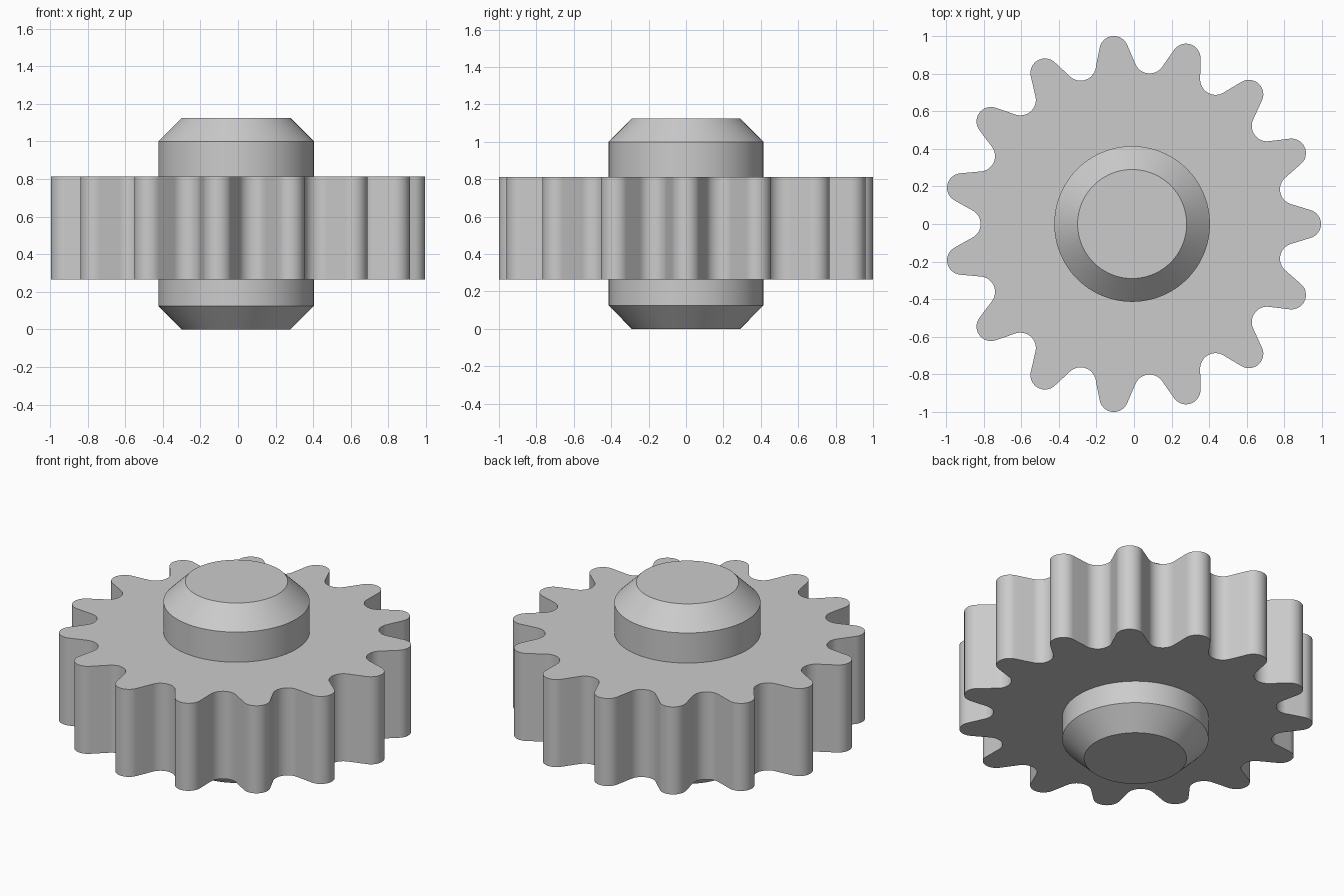
import bpy, bmesh, math
from mathutils import Vector

if "Cube" in bpy.data.objects:
    bpy.data.objects.remove(bpy.data.objects["Cube"])

TEETH = 15
CX = -0.01                      # axis position in x
GEAR_Z = (0.265, 0.812)
TIP_C, TIP_R = 0.928, 0.077     # tooth tip rounding: centre distance, radius
VAL_C, VAL_R = 0.888, 0.082     # valley rounding

grey = bpy.data.materials.new("steel grey")
grey.diffuse_color = (0.6, 0.6, 0.6, 1)
grey.use_nodes = True
grey.node_tree.nodes["Principled BSDF"].inputs["Base Color"].default_value = grey.diffuse_color


def unit(a):
    return Vector((math.cos(a), math.sin(a)))


def finish(name, bm, angle):
    bmesh.ops.recalc_face_normals(bm, faces=bm.faces)
    me = bpy.data.meshes.new(name)
    bm.to_mesh(me)
    bm.free()
    me.materials.append(grey)
    ob = bpy.data.objects.new(name, me)
    ob.location.x = CX
    bpy.context.collection.objects.link(ob)
    bpy.ops.object.select_all(action='DESELECT')
    ob.select_set(True)
    bpy.context.view_layer.objects.active = ob
    bpy.ops.object.shade_smooth_by_angle(angle=math.radians(angle))
    return ob


# Half a tooth: tip arc, straight tangent flank, valley arc
half = math.pi / TEETH
tip, val = Vector((TIP_C, 0)), VAL_C * unit(half)
d = val - tip
a = math.atan2(d.y, d.x) - math.acos((TIP_R + VAL_R) / d.length)
N = 8
half_tooth = [tip + TIP_R * unit(a * i / N) for i in range(N + 1)]
for i in range(N + 1):
    t = a + math.pi + (half - a) * i / N
    half_tooth.append(val + VAL_R * unit(t))

# Mirror to a whole tooth without doubling the shared points
tooth = [Vector((p.x, -p.y)) for p in half_tooth[:0:-1]] + half_tooth[:-1]

# Gear wheel
bm = bmesh.new()
outline = []
for k in range(TEETH):
    t = 2 * half * k
    c, s = math.cos(t), math.sin(t)
    outline += [(p.x * c - p.y * s, p.x * s + p.y * c) for p in tooth]
face = bm.faces.new([bm.verts.new((x, y, GEAR_Z[0])) for x, y in outline])
ext = bmesh.ops.extrude_face_region(bm, geom=[face], use_keep_orig=True)
bmesh.ops.translate(bm, vec=(0, 0, GEAR_Z[1] - GEAR_Z[0]),
                    verts=[g for g in ext["geom"] if isinstance(g, bmesh.types.BMVert)])
finish("gear_wheel", bm, 35)

# Shaft with chamfered ends
bm = bmesh.new()
SEG = 96
rings = []
for r, z in [(0.29, 0), (0.414, 0.125), (0.414, 1.0), (0.29, 1.124)]:
    rings.append([bm.verts.new((*(r * unit(2 * math.pi * i / SEG)), z)) for i in range(SEG)])
for lo, hi in zip(rings, rings[1:]):
    for i in range(SEG):
        j = (i + 1) % SEG
        bm.faces.new((lo[i], lo[j], hi[j], hi[i]))
bm.faces.new(rings[0][::-1])
bm.faces.new(rings[-1])
finish("shaft", bm, 30)
